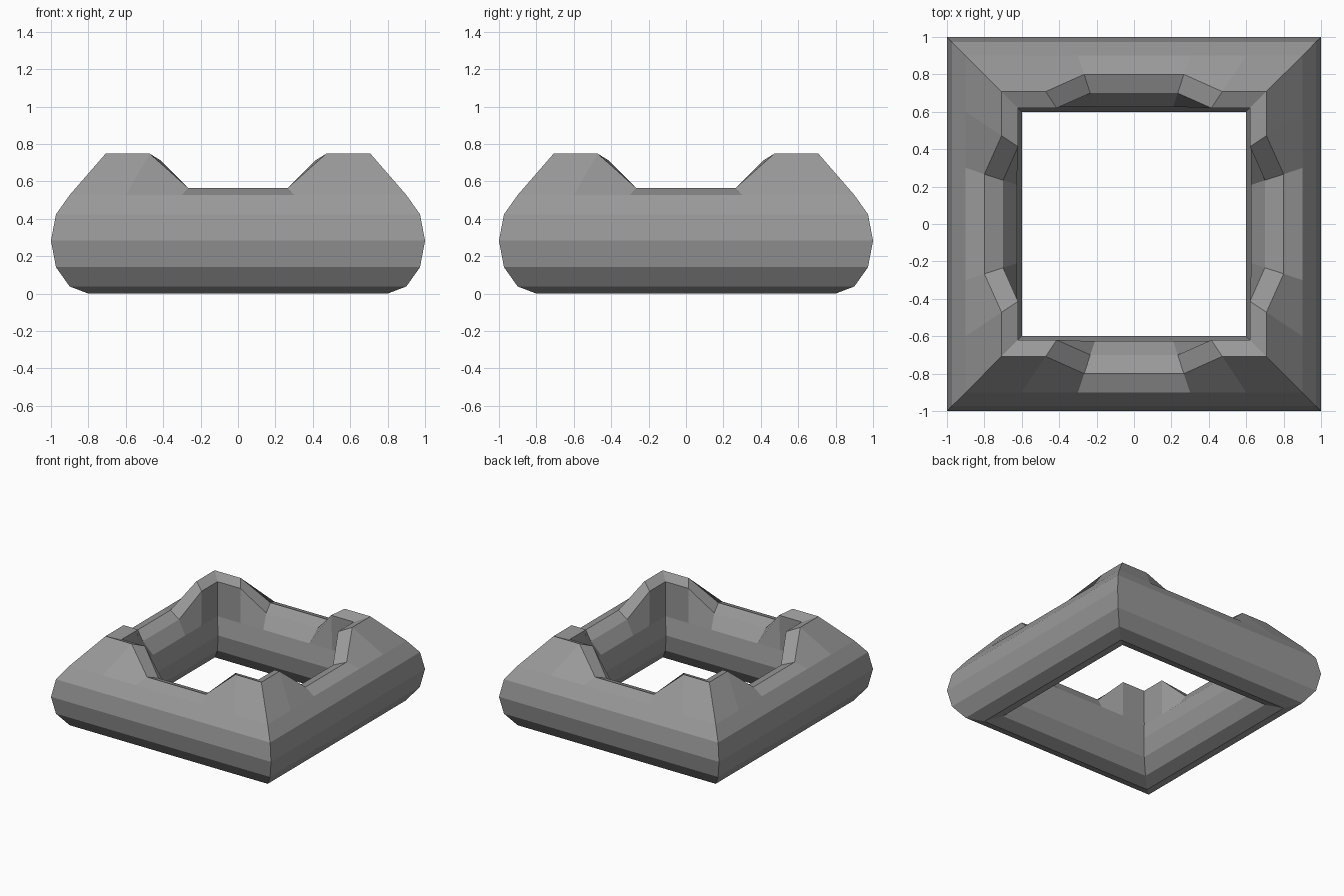
import bpy, bmesh, math

if "Cube" in bpy.data.objects:
    bpy.data.objects.remove(bpy.data.objects["Cube"])

SIDES = 12                      # facets around the tube
CENTRE, RX, RZ = 0.8, 0.2, 0.2825


def section(raised):
    """Cross-section as (distance from centre, height); corners rise into peaks."""
    pts = []
    for i in range(SIDES):
        a = 2 * math.pi * i / SIDES
        pts.append((CENTRE + RX * math.cos(a), RZ + RZ * math.sin(a)))
    if raised:
        pts[3] = (0.708, 0.748)  # ridge
        pts[4] = (0.62, 0.712)   # inner lip
    return pts


# Square ring: three spans per side, mitred at the corners
bm = bmesh.new()
rings = []
for side in range(4):
    c, s = round(math.cos(side * math.pi / 2)), round(math.sin(side * math.pi / 2))
    for t in (-1, -2 / 3, -1 / 3, 1 / 3, 2 / 3):
        ring = []
        for r, z in section(abs(t) > 0.5):
            x, y = r, t * r
            ring.append(bm.verts.new((c * x - s * y, s * x + c * y, z)))
        rings.append(ring)

for k, a in enumerate(rings):
    b = rings[(k + 1) % len(rings)]
    for i in range(SIDES):
        j = (i + 1) % SIDES
        bm.faces.new((a[i], b[i], b[j], a[j]))

bmesh.ops.recalc_face_normals(bm, faces=bm.faces)
mesh = bpy.data.meshes.new("square_ring")
bm.to_mesh(mesh)
bm.free()

# Dark grey finish
grey = bpy.data.materials.new("dark_grey")
grey.diffuse_color = (0.32, 0.32, 0.32, 1)
grey.use_nodes = True
grey.node_tree.nodes["Principled BSDF"].inputs["Base Color"].default_value = grey.diffuse_color
mesh.materials.append(grey)
bpy.context.collection.objects.link(bpy.data.objects.new("square_ring", mesh))
